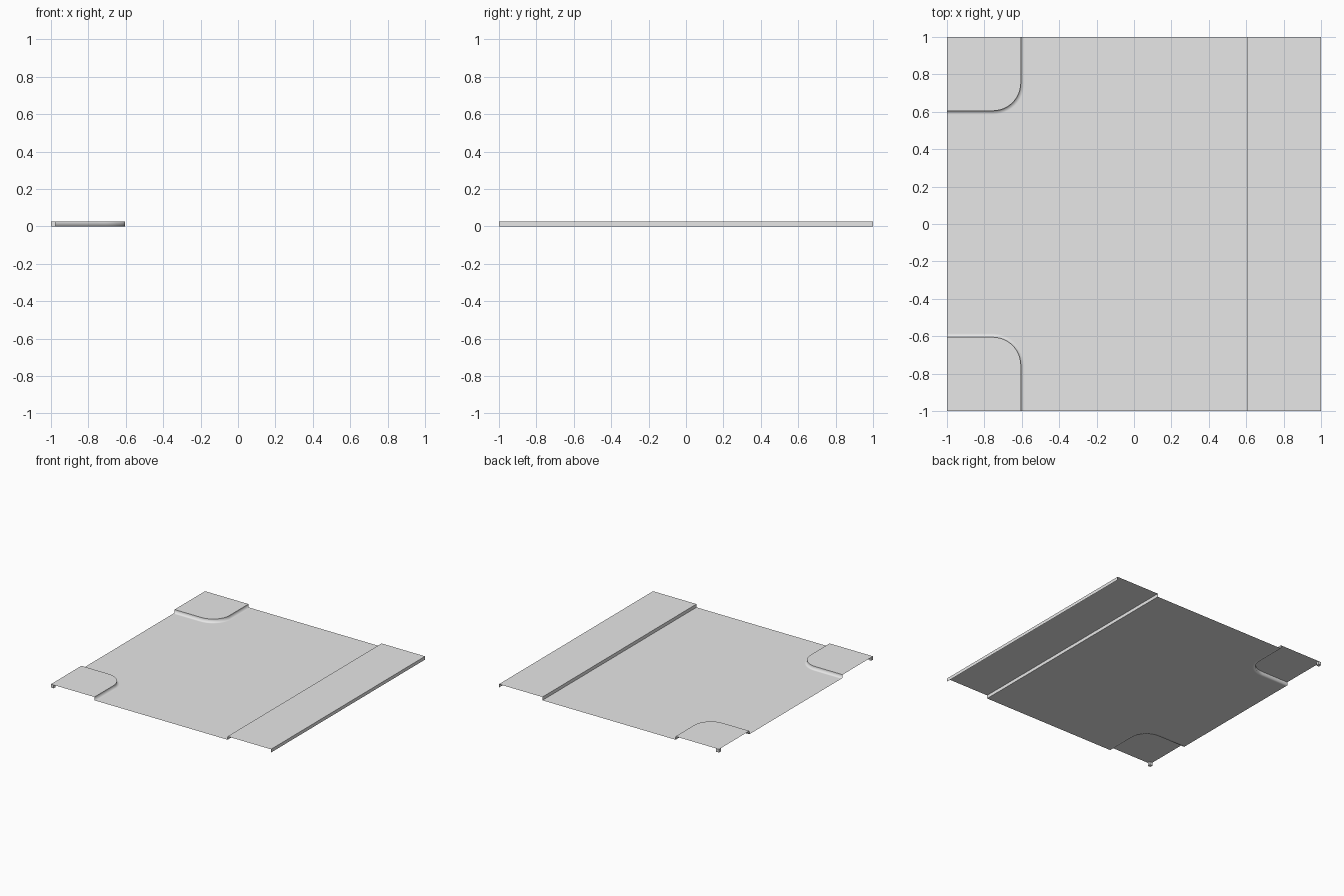
import bpy, math
from mathutils import Vector

cube = bpy.data.objects.get("Cube")
if cube:
    bpy.data.objects.remove(cube, do_unlink=True)

TOP = 0.027      # pavement height
EDGE = 0.605     # distance of the kerbs from the centre
RADIUS = 0.15    # corner rounding
STRIP = 0.02     # soft gutter strip beside the rounded kerbs
POST = 0.025
STEPS = 12

grey = bpy.data.materials.new("light_grey")
grey.use_nodes = True
grey.diffuse_color = (0.8, 0.8, 0.8, 1)
grey.node_tree.nodes["Principled BSDF"].inputs["Base Color"].default_value = grey.diffuse_color


def add_part(name, verts, faces, smooth=False):
    mesh = bpy.data.meshes.new(name)
    mesh.from_pydata(verts, [], faces)
    mesh.materials.append(grey)
    for poly in mesh.polygons:
        poly.use_smooth = smooth
    mesh.update()
    obj = bpy.data.objects.new(name, mesh)
    bpy.context.collection.objects.link(obj)
    return obj


def sheet(name, points, facing):
    """One flat polygon whose normal points along facing."""
    points = [Vector(p) for p in points]
    normal = Vector()
    for a, b in zip(points, points[1:] + points[:1]):
        normal += a.cross(b)
    if normal.dot(Vector(facing)) < 0:
        points.reverse()
    return add_part(name, points, [range(len(points))])


def corner_path(offset, z, side):
    """Rounded kerb line around one corner, from the x = -1 edge to the y edge."""
    centre = -EDGE - RADIUS
    r = RADIUS + offset
    path = [(-1, -EDGE + offset)]
    for i in range(STEPS + 1):
        a = math.pi / 2 * (1 - i / STEPS)
        path.append((centre + r * math.cos(a), centre + r * math.sin(a)))
    path.append((-EDGE + offset, -1))
    return [(x, -side * y, z) for x, y in path]


# Road surface with two rounded cut-outs
road = corner_path(STRIP, 0, -1) + [(EDGE, -1, 0), (EDGE, 1, 0)]
road += corner_path(STRIP, 0, 1)[::-1]
sheet("road", [(x, -y, z) for x, y, z in road], (0, 0, 1))

# Straight pavement, its kerb and outer wall
sheet("straight_pavement", [(EDGE, -1, TOP), (1, -1, TOP), (1, 1, TOP), (EDGE, 1, TOP)], (0, 0, 1))
for name, x, way in (("straight_kerb", EDGE, -1), ("outer_wall", 1, 1)):
    sheet(name, [(x, -1, 0), (x, 1, 0), (x, 1, TOP), (x, -1, TOP)], (way, 0, 0))

# Rounded corner pavements with kerbs and small corner posts
for label, side in (("front", -1), ("back", 1)):
    rim = corner_path(0, TOP, side)
    sheet(label + "_corner_pavement", rim + [(-1, side, TOP)], (0, 0, 1))

    rings = [rim, corner_path(0, 0, side), corner_path(STRIP, 0, side)]
    n = len(rim)
    faces = []
    for r in range(2):
        for i in range(n - 1):
            a = r * n + i
            quad = (a, a + n, a + n + 1, a + 1)
            faces.append(quad if side < 0 else quad[::-1])
    add_part(label + "_corner_kerb", [p for ring in rings for p in ring], faces, smooth=True)

    inner = -1 + POST
    square = [(-1, side), (inner, side), (inner, side * inner * -1), (-1, side * inner * -1)]
    verts = [(x, y, z) for z in (0, TOP) for x, y in square]
    faces = [(3, 2, 1, 0)] + [(i, (i + 1) % 4, (i + 1) % 4 + 4, i + 4) for i in range(4)]
    if side > 0:
        faces = [f[::-1] for f in faces]
    add_part(label + "_corner_post", verts, faces)
